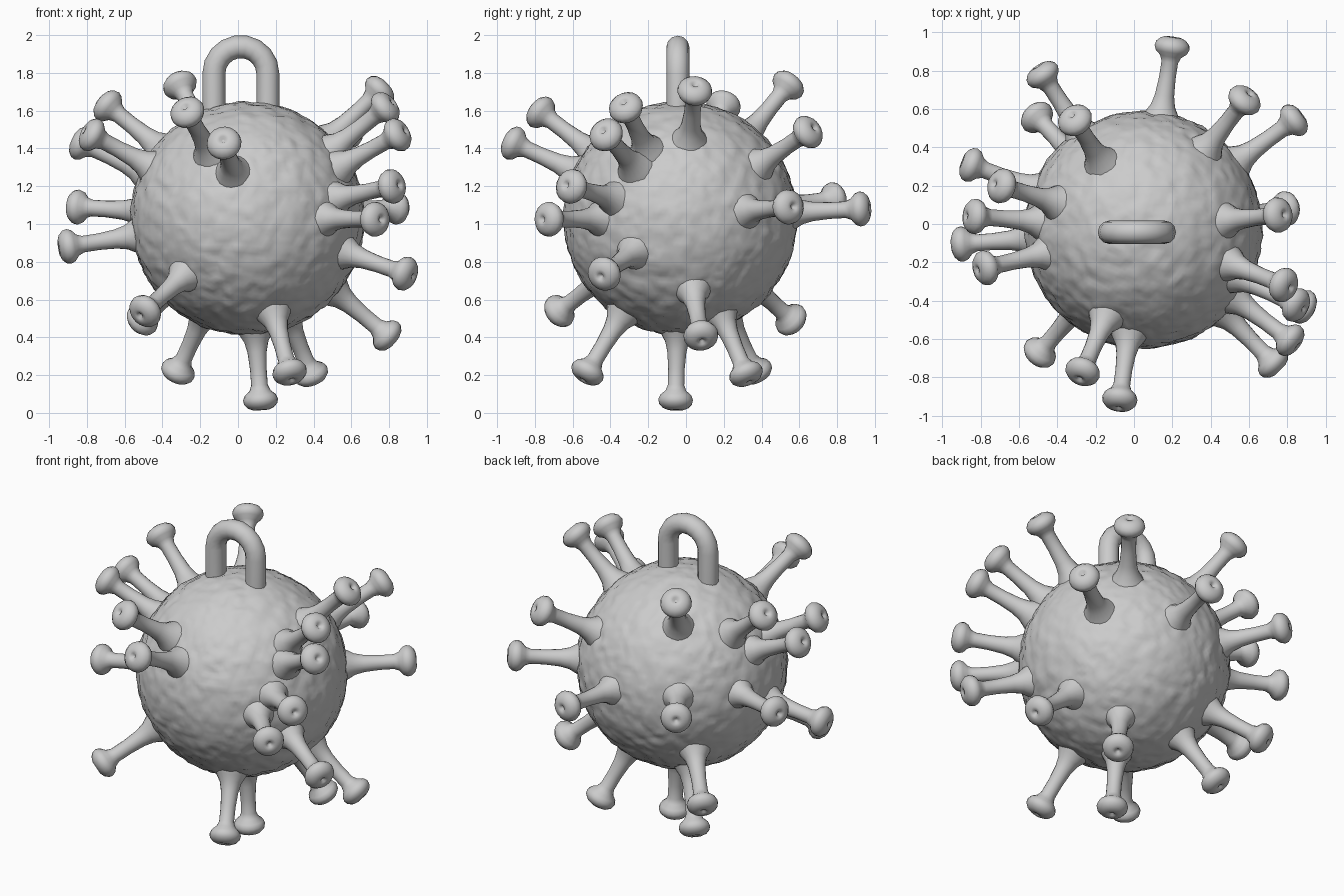
import bpy, bmesh, math
from mathutils import Vector, noise

if "Cube" in bpy.data.objects:
    bpy.data.objects.remove(bpy.data.objects["Cube"])

CENTER = Vector((0.05, -0.03, 1.03))
RADIUS = 0.618


def finish(bm, name, angle=40):
    bmesh.ops.recalc_face_normals(bm, faces=bm.faces)
    me = bpy.data.meshes.new(name)
    bm.to_mesh(me)
    bm.free()
    ob = bpy.data.objects.new(name, me)
    bpy.context.collection.objects.link(ob)
    bpy.ops.object.select_all(action='DESELECT')
    ob.select_set(True)
    bpy.context.view_layer.objects.active = ob
    bpy.ops.object.shade_smooth_by_angle(angle=math.radians(angle))
    return ob


def skin(bm, rings):
    # bridge successive vertex rings with quads
    for a, b in zip(rings, rings[1:]):
        n = len(a)
        for i in range(n):
            j = (i + 1) % n
            bm.faces.new((a[i], a[j], b[j], b[i]))
    bm.faces.new(rings[0])
    bm.faces.new(rings[-1])


# Body: sphere with a lumpy, hammered surface
bm = bmesh.new()
bmesh.ops.create_icosphere(bm, subdivisions=6, radius=1)
for v in bm.verts:
    d = v.co.normalized()
    bump = 0.008 * noise.noise(d * 9) + 0.006 * noise.noise(d * 18 + Vector((5, 2, 9)))
    v.co = CENTER + d * (RADIUS + bump)
finish(bm, "body", 60)

# Spikes: flared root, thin stalk, mushroom head with a small dimple
PROFILE = [(.115, .56), (.085, .618), (.064, .655), (.051, .71), (.044, .80),
           (.044, .885), (.056, .915), (.083, .938), (.093, .962), (.088, .985),
           (.068, 1.006), (.04, 1.017), (.018, 1.015), (.008, 1.0)]
HEADS = [
    (.20, .93, 1.08), (-.48, .785, 1.13), (.84, .545, 1.09), (.58, .65, 1.49),
    (-.31, .545, 1.74), (-.51, .56, .49), (-.855, .31, 1.09), (-.695, .20, 1.63),
    (-.835, .04, 1.43), (-.905, -.105, .88), (-.78, -.23, 1.475), (-.495, -.675, .535),
    (-.27, -.775, 1.595), (-.075, -.92, 1.43), (.73, -.73, 1.025), (.82, -.61, 1.20),
    (.85, -.425, 1.475), (.785, -.32, 1.62), (.755, .047, 1.71), (.795, .08, .405),
    (.89, -.435, .735), (.275, -.525, .21), (.12, -.055, .06), (.39, .32, .20),
    (-.32, .37, .215)]
SIDES = 18
for k, head in enumerate(HEADS):
    d = Vector(head) - CENTER
    scale = d.length / 0.972
    rot = Vector((0, 0, 1)).rotation_difference(d)
    bm = bmesh.new()
    rings = []
    for r, h in PROFILE:
        ring = []
        for i in range(SIDES):
            a = 2 * math.pi * i / SIDES
            p = Vector((r * math.cos(a), r * math.sin(a), h * scale))
            ring.append(bm.verts.new(CENTER + rot @ p))
        rings.append(ring)
    skin(bm, rings)
    finish(bm, f"spike_{k + 1}", 60)

# Hanging loop: tube bent over in an arch
ARC, TUBE, LX, LY = 0.143, 0.061, 0.015, -0.043
LZ = 2.0 - ARC - TUBE
path = [(Vector((LX + ARC, LY, 1.52)), 0.0)]
STEPS = 9
for i in range(STEPS + 1):
    t = math.pi * i / STEPS
    path.append((Vector((LX + ARC * math.cos(t), LY, LZ + ARC * math.sin(t))), t))
path.append((Vector((LX - ARC, LY, 1.52)), math.pi))
bm = bmesh.new()
rings = []
for p, t in path:
    out = Vector((math.cos(t), 0, math.sin(t)))
    rings.append([bm.verts.new(p + TUBE * (out * math.cos(a) + Vector((0, math.sin(a), 0))))
                  for a in (2 * math.pi * i / 12 for i in range(12))])
skin(bm, rings)
finish(bm, "hanging_loop", 40)
